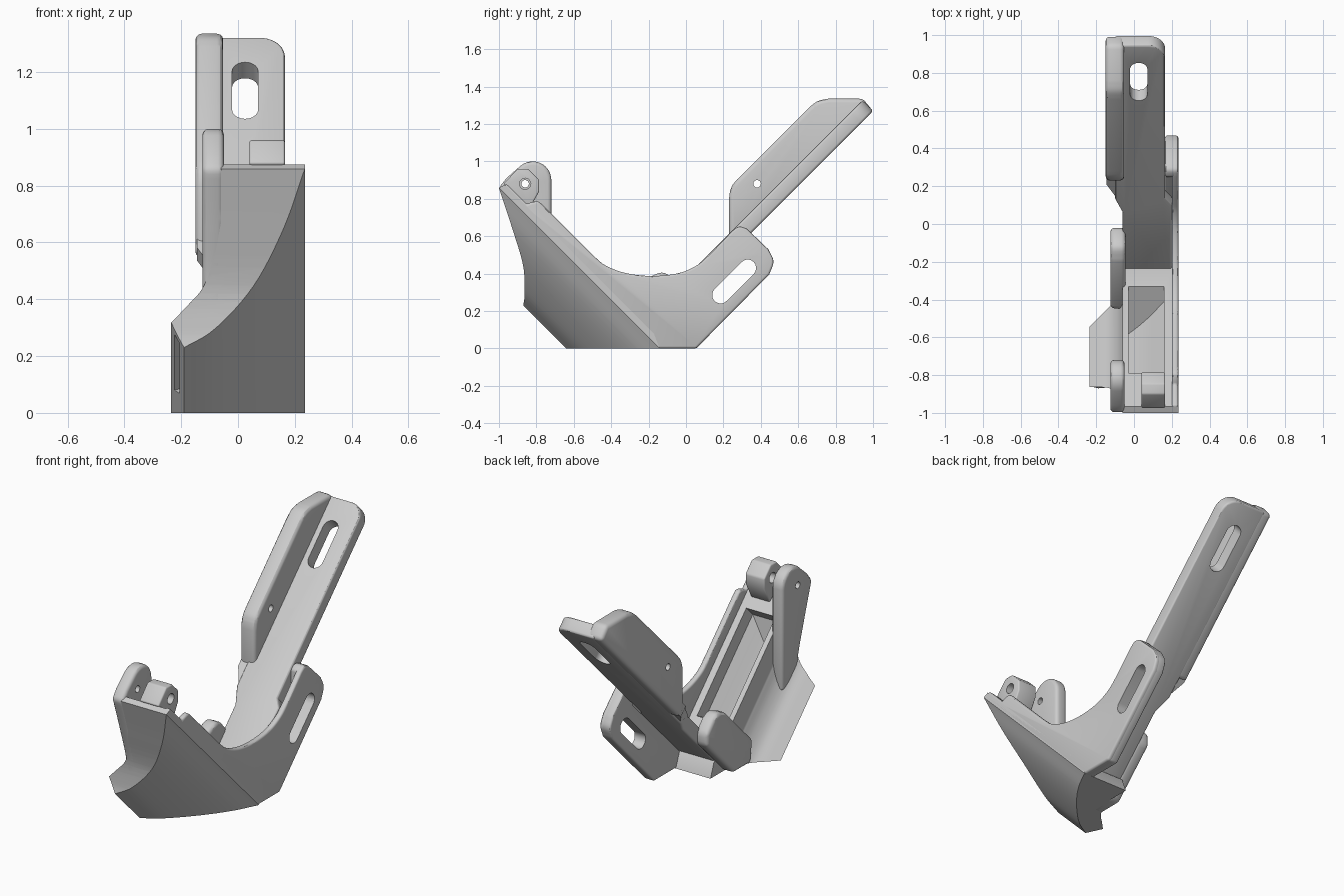
import bpy, bmesh, math
from mathutils import Vector

cube = bpy.data.objects.get("Cube")
if cube:
    bpy.data.objects.remove(cube)

grey = bpy.data.materials.new("light grey plastic")
grey.use_nodes = True
colour = (0.6, 0.6, 0.6, 1)
grey.diffuse_color = colour
grey.node_tree.nodes["Principled BSDF"].inputs["Base Color"].default_value = colour
R2 = math.sqrt(2)


# Frames: n runs forward and down, d runs back and down, both at 45 degrees
def nd(n, d):
    return ((d - n) / R2, -(n + d) / R2)


def side(u, v, w):          # outline in y, z; thickness along x
    return Vector((w, u, v))


def tilted(u, v, w):        # outline in x, n; thickness along d
    return Vector((u, *nd(v, w)))


def spline(pts, k=6):
    """Smooth curve through the points."""
    p = [Vector(q) for q in pts]
    p = [2 * p[0] - p[1]] + p + [2 * p[-1] - p[-2]]
    out = []
    for i in range(1, len(p) - 2):
        a, b, c, e = p[i - 1:i + 3]
        for j in range(k):
            t = j / k
            out.append(tuple(0.5 * (2 * b + (c - a) * t + (2 * a - 5 * b + 4 * c - e) * t * t
                                    + (3 * b - a - 3 * c + e) * t ** 3)))
    return out + [tuple(p[-2])]


def arc(cx, cy, r, a0, a1, k=10):
    return [(cx + r * math.cos(math.radians(a0 + (a1 - a0) * i / k)),
             cy + r * math.sin(math.radians(a0 + (a1 - a0) * i / k))) for i in range(k + 1)]


def stadium(a, b, r):
    ang = math.degrees(math.atan2(b[1] - a[1], b[0] - a[0]))
    return arc(*a, r, ang + 90, ang + 270) + arc(*b, r, ang - 90, ang + 90)


def bake(ob):
    """Freeze the modifiers into the mesh."""
    dg = bpy.context.evaluated_depsgraph_get()
    mesh = bpy.data.meshes.new_from_object(ob.evaluated_get(dg))
    ob.modifiers.clear()
    ob.data = mesh


def prism(name, pts, frame, lo, hi, bevel=0):
    bm = bmesh.new()
    bottom = [bm.verts.new(frame(*p, lo)) for p in pts]
    top = [bm.verts.new(frame(*p, hi)) for p in pts]
    bm.faces.new(bottom)
    bm.faces.new(top)
    for i in range(len(pts)):
        j = (i + 1) % len(pts)
        bm.faces.new((bottom[i], bottom[j], top[j], top[i]))
    bmesh.ops.recalc_face_normals(bm, faces=bm.faces)
    mesh = bpy.data.meshes.new(name)
    bm.to_mesh(mesh)
    bm.free()
    mesh.materials.append(grey)
    ob = bpy.data.objects.new(name, mesh)
    bpy.context.collection.objects.link(ob)
    if bevel:
        m = ob.modifiers.new("round", 'BEVEL')
        m.width, m.segments, m.angle_limit = bevel, 3, math.radians(35)
        bake(ob)
    return ob


def cut(ob, tool, op='DIFFERENCE'):
    m = ob.modifiers.new("cut", 'BOOLEAN')
    m.operation, m.object, m.solver = op, tool, 'EXACT'
    bake(ob)
    bpy.data.objects.remove(tool)


def hole(ob, y, z, r):
    cut(ob, prism("hole_cutter", arc(y, z, r, 0, 337.5, 15), side, -0.4, 0.4))


# Duct body: curved cross-section trimmed by the side outline
belly = spline([(0.235, 0.1), (0.16, 0.2), (0.055, 0.3), (-0.08, 0.4), (-0.19, 0.4525)])
flare = spline([(-0.235, 0.385), (-0.18, 0.345), (-0.125, 0.305), (-0.085, 0.25), (-0.06, 0.19)])
body = prism("duct_body", [(0.235, 0.065)] + belly + flare + [(-0.06, 0.065)], tilted, -1.5, 0)
front_edge = spline([(0.1, -1.315), (0.2, -1.117), (0.3, -0.933), (0.4, -0.82), (0.47, -0.765)])
trim = [(0.06, -1.3)] + front_edge + [(0.47, -0.47), (0.19, -0.19), (0.1, -0.1), (0.06, -0.19)]
cut(body, prism("trim_cutter", [nd(*p) for p in trim], side, -0.5, 0.5), 'INTERSECT')

# Hollow duct with a narrow outlet at the flared edge
inner = [(-0.03, 0.04), (0.16, 0.04)] + spline([(0.16, 0.15), (0.05, 0.265), (-0.08, 0.365), (-0.24, 0.445)])
inner += spline([(-0.25, 0.415), (-0.17, 0.375), (-0.09, 0.31), (-0.03, 0.2)])
hollow = prism("hollow_cutter", inner, tilted, -1.5, 0)
limits = [(0.03, -1.05), (0.15, -1.05), (0.3, -0.87), (0.5, -0.72), (0.5, -0.55), (0.03, -0.39)]
cut(hollow, prism("limit_cutter", [nd(*p) for p in limits], side, -0.5, 0.5), 'INTERSECT')
cut(body, hollow)

# Side wall with its dipped top edge, and the thicker slotted bracket
tip = spline([(0.25, 0.63), (0.285, 0.652), (0.325, 0.64)], 4) + \
    spline([(0.44, 0.53), (0.468, 0.465), (0.445, 0.395)], 4)
dip = spline([(-0.5, 0.5), (-0.43, 0.443), (-0.32, 0.402), (-0.18, 0.387),
              (-0.04, 0.402), (0.06, 0.445), (0.13, 0.505)], 5)
wall = prism("side_wall", [(-0.995, 0.853), (-0.96, 0.88), (-0.85, 0.77)]
             + spline([(-0.83, 0.78), (-0.79, 0.785), (-0.75, 0.75)], 4) + dip + tip
             + [(0.055, 0), (-0.15, 0)], side, 0.2, 0.235, 0.012)
bracket = prism("slotted_bracket", [(-0.205, 0.065), (0.25, 0.52)] + tip
                + [(0.055, 0), (-0.15, 0)], side, 0.165, 0.225, 0.012)
for part in (wall, bracket):
    cut(part, prism("slot_cutter", stadium((0.185, 0.285), (0.33, 0.43), 0.045), side, 0, 0.4))

# Long sloping arm with a slot near its end
arm = prism("sloping_arm", [(-0.06, 0.19), (0.2, 0.14), (0.2, -0.4), (0.165, -0.45)]
            + arc(0.075, -1.515, 0.09, 0, -90) + [(-0.1, -1.605), (-0.1, -0.45), (-0.06, -0.35)],
            tilted, -0.27, -0.19, 0.012)
cut(arm, prism("slot_cutter", stadium((0.025, -1.24), (0.025, -1.43), 0.046), tilted, -0.5, 0))

# Upright fin along the arm
fin = prism("arm_fin", [(0.23, 0.56), (0.23, 0.8)] + spline([(0.235, 0.84), (0.25, 0.875), (0.28, 0.91)], 4)
            + spline([(0.66, 1.29), (0.705, 1.322), (0.76, 1.335)], 4)
            + [(0.945, 1.335), (1, 1.27), (0.27, 0.54)], side, -0.15, -0.052, 0.022)
hole(fin, 0.38, 0.88, 0.02)
prism("fin_root", [(-0.145, -0.6), (-0.145, -0.56), (-0.05, -0.38), (-0.02, -0.6)], tilted, -0.265, -0.2)

# Hinge ear at the front, following the front edge of the duct
ear_front = [nd(*p) for p in front_edge if p[0] < 0.36]
ear = prism("front_ear", [(-0.72, 0.3), (-0.72, 0.9)] + arc(-0.82, 0.9, 0.1, 10, 130)
            + [(-0.96, 0.91)] + ear_front, side, -0.125, -0.05, 0.02)
hole(ear, -0.86, 0.88, 0.02)

# Small hinge knuckle
knuckle = prism("hinge_knuckle", [(-0.975, 0.88), (-0.9, 0.96), (-0.845, 0.96), (-0.785, 0.9),
                                  (-0.785, 0.84), (-0.84, 0.74)], side, 0.04, 0.165, 0.008)
hole(knuckle, -0.86, 0.88, 0.03)

# Rounded block beside the foot of the arm
prism("rear_block", [(-0.27, 0), (-0.02, 0.25), (-0.02, 0.32)]
      + spline([(-0.08, 0.385), (-0.13, 0.405), (-0.2, 0.38)], 4)
      + [(-0.45, 0.13), (-0.43, 0)], side, -0.125, -0.045, 0.022)

# Smooth shading with sharp edges kept
bpy.ops.object.select_all(action='DESELECT')
for ob in bpy.context.collection.objects:
    if ob.type == 'MESH' and grey.name in ob.data.materials:
        ob.select_set(True)
        bpy.context.view_layer.objects.active = ob
bpy.ops.object.shade_smooth_by_angle(angle=math.radians(30))
